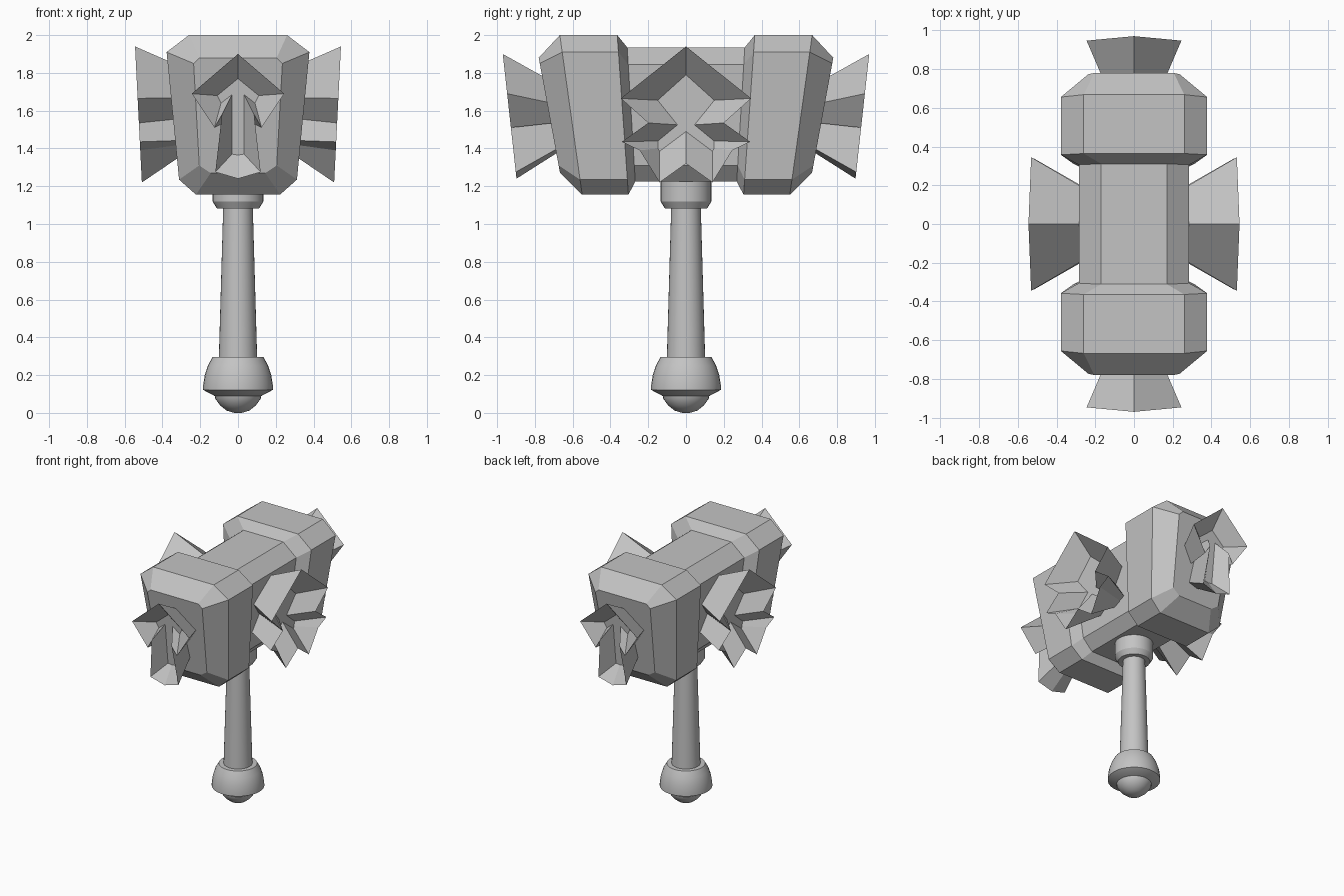
import bpy, bmesh
from math import radians, cos, sin, tau

cube = bpy.data.objects.get("Cube")
if cube:
    bpy.data.objects.remove(cube, do_unlink=True)

stone = bpy.data.materials.new("stone_grey")
stone.use_nodes = True
GREY = (0.55, 0.55, 0.55, 1)
stone.diffuse_color = GREY
stone.node_tree.nodes["Principled BSDF"].inputs["Base Color"].default_value = GREY


def loft(name, sections, closed_ring=True):
    """Skin a list of equal-length point rings and cap both ends."""
    bm = bmesh.new()
    rings = [[bm.verts.new(p) for p in ring] for ring in sections]
    n = len(rings[0])
    for a, b in zip(rings, rings[1:]):
        for i in range(n):
            j = (i + 1) % n
            bm.faces.new((a[i], a[j], b[j], b[i]))
    bm.faces.new(rings[0])
    bm.faces.new(rings[-1])
    bmesh.ops.recalc_face_normals(bm, faces=bm.faces)
    mesh = bpy.data.meshes.new(name)
    bm.to_mesh(mesh)
    bm.free()
    mesh.materials.append(stone)
    obj = bpy.data.objects.new(name, mesh)
    bpy.context.collection.objects.link(obj)
    return obj


def mirrored(half):
    """Complete a half outline (centre top to centre bottom) across zero."""
    return half + [(-u, z) for u, z in reversed(half) if u > 0]


def rotated_copy(obj, name):
    """Same part on the opposite side of the head."""
    copy = bpy.data.objects.new(name, obj.data)
    copy.rotation_euler.z = tau / 2
    bpy.context.collection.objects.link(copy)


# Head: octagonal cross-sections in x and z
core_half = [(0.17, 1.935), (0.285, 1.845), (0.235, 1.31), (0.16, 1.225)]
block_half = [(0.26, 2.0), (0.378, 1.91), (0.312, 1.235), (0.222, 1.155)]
face_half = [(0.205, 1.88), (0.235, 1.85), (0.205, 1.31), (0.145, 1.27)]


def section(half, y0, slope):
    """Place an outline on a plane that leans outward with height."""
    return [(x, y0 + slope * (z - 1.2), z) for x, z in mirrored(half)]


loft("head_core", [section(core_half, y, 0) for y in (-0.4, 0.4)])

block = loft("back_head_block", [
    section(core_half, 0.267, 0.06),
    section(block_half, 0.308, 0.07),
    section(block_half, 0.556, 0.14),
    section(face_half, 0.654, 0.185),
])
rotated_copy(block, "front_head_block")


# Ornaments: flared star shapes with a sunken face
def ornament(name, rim, inner, base, place, reach, lean, depth, sink):
    top = rim[0][1]

    def ring(half, back):
        return [place(u, reach - lean * (top - z) - back, z)
                for u, z in mirrored(half)]
    return loft(name, [ring(base, depth), ring(rim, 0), ring(inner, sink)])


side_rim = [(0, 1.94), (0.345, 1.665), (0.2, 1.535), (0.34, 1.435),
            (0.245, 1.39), (0.14, 1.22), (0, 1.32)]
side_inner = [(0, 1.79), (0.15, 1.655), (0.045, 1.525), (0.148, 1.44),
              (0.148, 1.4), (0.14, 1.385), (0, 1.49)]
side_base = [(0, 1.81), (0.175, 1.67), (0.1, 1.565), (0.175, 1.445),
             (0.13, 1.43), (0.07, 1.41), (0, 1.46)]
side = ornament("left_ornament", side_rim, side_inner, side_base,
                lambda u, d, z: (d, u, z), 0.545, 0.05, 0.29, 0.14)
rotated_copy(side, "right_ornament")

end_rim = [(0, 1.9), (0.245, 1.69), (0.125, 1.51), (0.085, 1.58),
           (0.12, 1.275), (0, 1.24)]
end_inner = [(0, 1.77), (0.11, 1.68), (0.09, 1.64), (0.032, 1.685),
             (0.032, 1.37), (0, 1.365)]
end_base = [(u * 0.55, 1.57 + (z - 1.57) * 0.55) for u, z in end_rim]
end = ornament("back_ornament", end_rim, end_inner, end_base,
               lambda u, d, z: (u, d, z), 0.97, 0.11, 0.25, 0.1)
rotated_copy(end, "front_ornament")


# Handle: round parts turned from profiles of radius and height
def turned(name, profile, sides=32):
    obj = loft(name, [[(r * cos(tau * i / sides), r * sin(tau * i / sides), z)
                       for i in range(sides)] for r, z in profile])
    bpy.ops.object.select_all(action="DESELECT")
    obj.select_set(True)
    bpy.context.view_layer.objects.active = obj
    bpy.ops.object.shade_smooth_by_angle(angle=radians(30))


turned("pommel_tip", [(0.02, 0), (0.06, 0.012), (0.095, 0.04),
                      (0.12, 0.075), (0.125, 0.1)])
turned("pommel", [(0.115, 0.085), (0.185, 0.122), (0.184, 0.15),
                  (0.176, 0.2), (0.16, 0.25), (0.135, 0.295)])
turned("shaft", [(0.102, 0.27), (0.078, 1.1)])
turned("collar", [(0.112, 1.083), (0.135, 1.12), (0.135, 1.26)])
